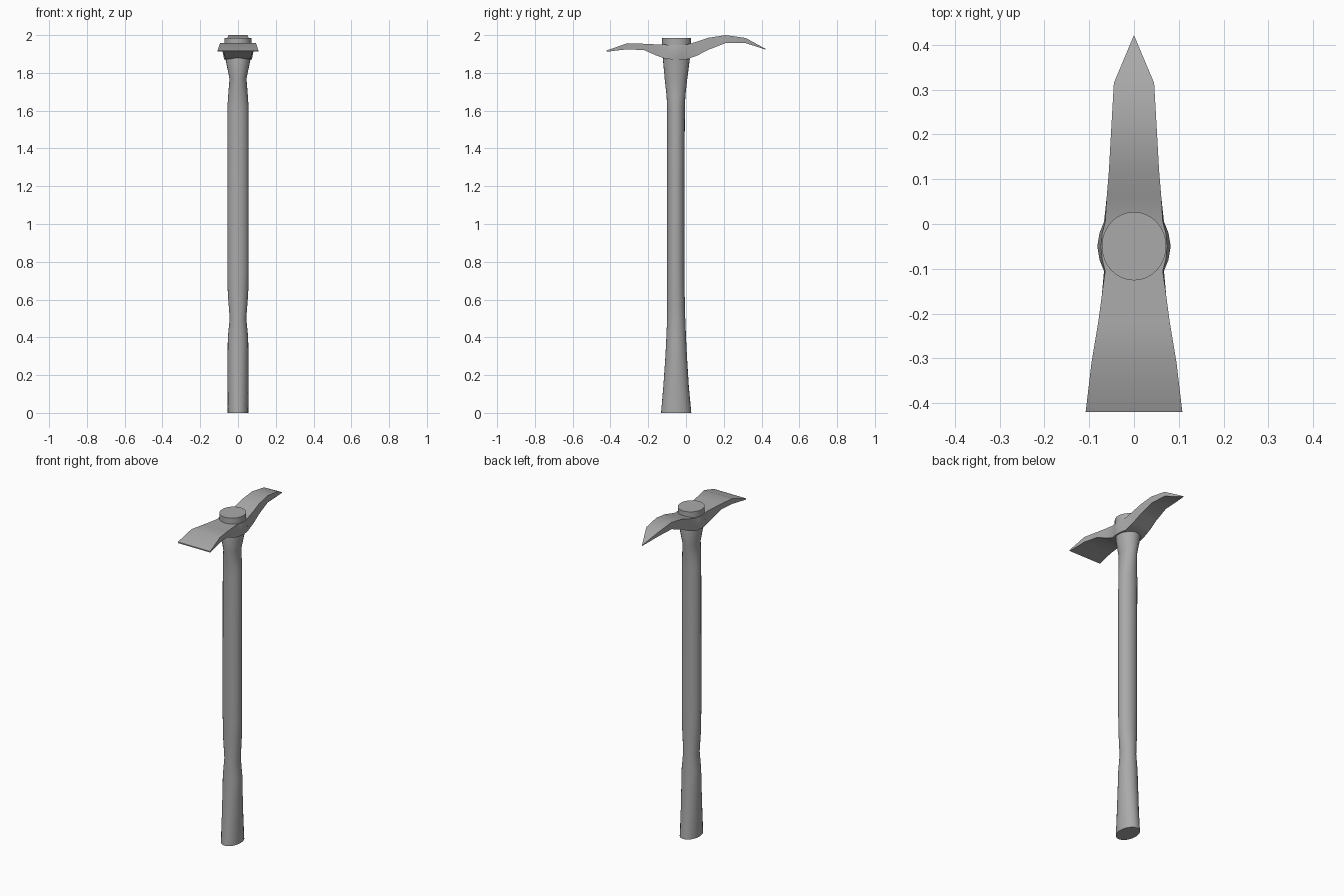
import bpy, bmesh, math

cube = bpy.data.objects.get("Cube")
if cube:
    bpy.data.objects.remove(cube)

grey = bpy.data.materials.new("plain grey")
grey.use_nodes = True
COLOR = (0.4, 0.4, 0.4, 1)
grey.diffuse_color = COLOR
grey.node_tree.nodes["Principled BSDF"].inputs["Base Color"].default_value = COLOR


def loft(name, rings, angle):
    """Skin a list of equal-length point rings and close both ends."""
    bm = bmesh.new()
    loops = [[bm.verts.new(p) for p in ring] for ring in rings]
    for a, b in zip(loops, loops[1:]):
        n = len(a)
        for i in range(n):
            j = (i + 1) % n
            bm.faces.new((a[i], a[j], b[j], b[i]))
    bm.faces.new(loops[0])
    bm.faces.new(loops[-1])
    bmesh.ops.remove_doubles(bm, verts=bm.verts, dist=0.0005)
    bmesh.ops.recalc_face_normals(bm, faces=bm.faces)
    mesh = bpy.data.meshes.new(name)
    bm.to_mesh(mesh)
    bm.free()
    mesh.materials.append(grey)
    obj = bpy.data.objects.new(name, mesh)
    bpy.context.collection.objects.link(obj)
    bpy.ops.object.select_all(action='DESELECT')
    obj.select_set(True)
    bpy.context.view_layer.objects.active = obj
    bpy.ops.object.shade_smooth_by_angle(angle=math.radians(angle))
    return obj


def oval(z, rx, front, back, sides=24):
    """Oval ring at height z reaching from y=front to y=back."""
    mid, ry = (front + back) / 2, (back - front) / 2
    turn = [2 * math.pi * i / sides for i in range(sides)]
    return [(rx * math.cos(t), mid + ry * math.sin(t), z) for t in turn]


# Handle: height, half width, front edge, back edge
handle = [
    (0, .055, -.132, .028), (.14, .055, -.12, .015), (.3, .055, -.109, .005),
    (.4, .054, -.104, 0), (.5, .044, -.1, -.004), (.63, .054, -.1, -.007),
    (.75, .056, -.1, -.008), (1.2, .056, -.1, -.008), (1.62, .056, -.1, -.006),
    (1.68, .052, -.103, -.003), (1.77, .045, -.113, .007), (1.87, .066, -.122, .02),
    (1.89, .066, -.118, .016),
]
loft("handle", [oval(*s) for s in handle], 40)

# Handle end showing above the head
loft("handle_cap", [oval(z, .072, -.126, .027, 32) for z in (1.92, 1.985)], 40)

# Head: y, half width, bottom, top, narrowing of the top and bottom edges
head = [
    (-.42, .108, 1.912, 1.919, 1), (-.31, .095, 1.925, 1.957, 1),
    (-.22, .08, 1.92, 1.954, 1), (-.16, .072, 1.893, 1.951, 1),
    (-.105, .067, 1.873, 1.949, .96), (-.08, .077, 1.872, 1.948, .92),
    (-.05, .082, 1.872, 1.948, .9), (-.02, .077, 1.872, 1.948, .92),
    (.005, .067, 1.872, 1.95, .96), (.06, .061, 1.892, 1.966, 1),
    (.12, .056, 1.923, 1.986, 1), (.21, .051, 1.958, 2, 1),
    (.315, .045, 1.958, 1.985, 1), (.422, .0001, 1.923, 1.927, 1),
]


def head_ring(y, w, low, high, narrow):
    mid = low + (high - low) * .55
    half = [(w * narrow, low), (w, mid), (w * narrow, high)]
    return [(x, y, z) for x, z in half] + [(-x, y, z) for x, z in reversed(half)]


loft("pick_head", [head_ring(*s) for s in head], 35)
